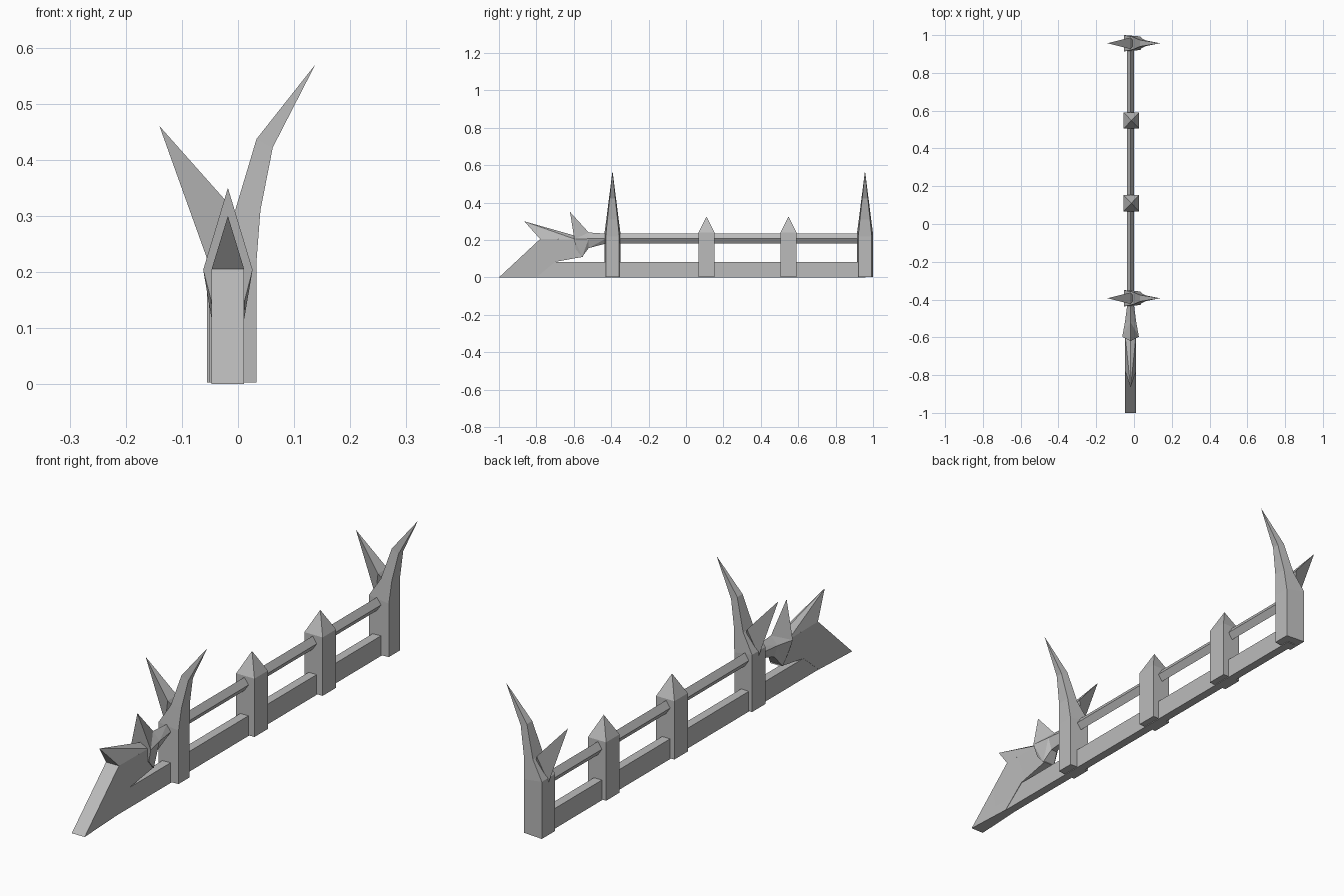
import bpy, bmesh, math

cube = bpy.data.objects.get("Cube")
if cube:
    bpy.data.objects.remove(cube, do_unlink=True)

grey = bpy.data.materials.new("stone_grey")
grey.use_nodes = True
grey.diffuse_color = (0.5, 0.5, 0.5, 1)
grey.node_tree.nodes["Principled BSDF"].inputs["Base Color"].default_value = (0.5, 0.5, 0.5, 1)

CX = -0.018          # centre line of the railing
HORN_Y = (-0.393, 0.957)
POST_Y = (0.11, 0.548)


def finish(name, bm, loc):
    bmesh.ops.recalc_face_normals(bm, faces=bm.faces)
    mesh = bpy.data.meshes.new(name)
    bm.to_mesh(mesh)
    bm.free()
    mesh.materials.append(grey)
    obj = bpy.data.objects.new(name, mesh)
    obj.location = loc
    bpy.context.collection.objects.link(obj)
    return obj


def hull(name, points, loc=(CX, 0, 0)):
    """Convex solid around a few points."""
    bm = bmesh.new()
    for p in points:
        bm.verts.new(p)
    res = bmesh.ops.convex_hull(bm, input=bm.verts)
    loose = [g for g in res["geom_interior"] if isinstance(g, bmesh.types.BMVert)]
    bmesh.ops.delete(bm, geom=loose, context='VERTS')
    bmesh.ops.dissolve_limit(bm, angle_limit=math.radians(1), verts=bm.verts, edges=bm.edges)
    return finish(name, bm, loc)


def both(x, y, z):
    """A point and its mirror across the centre line."""
    return [(-x, y, z), (x, y, z)]


def diamond(y, hw, hh, z=0.207):
    return both(hw, y, z) + [(0, y, z - hh), (0, y, z + hh)]


# Long rails: a square beam below and a diamond bar above
hull("base_rail", [p for y in (-0.8, 0.96) for z in (0, 0.082) for p in both(0.018, y, z)])
hull("top_rail", diamond(-0.45, 0.018, 0.027) + diamond(0.95, 0.018, 0.027))

# Short posts with pyramid caps
for i, y in enumerate(POST_Y):
    corners = [p for s in (-0.043, 0.043) for z in (0.003, 0.24) for p in both(0.041, s, z)]
    hull(f"short_post_{i + 1}", corners + [(0, 0, 0.325)], (-0.014, y, 0))

# Horned posts: sections of (left x, left z, half depth, right x, right z, half depth)
SECTIONS = [(-0.052, 0.003, 0.043, 0.033, 0.003, 0.036),
            (-0.052, 0.235, 0.043, 0.033, 0.22, 0.036),
            (-0.005, 0.31, 0.033, 0.04, 0.31, 0.027),
            (0.033, 0.437, 0.017, 0.062, 0.422, 0.015)]
for i, y in enumerate(HORN_Y):
    bm = bmesh.new()
    rings = []
    for xa, za, da, xb, zb, db in SECTIONS:
        ring = [(xa, -da, za), (xb, -db, zb), (xb, db, zb), (xa, da, za)]
        rings.append([bm.verts.new(p) for p in ring])
    tip = bm.verts.new((0.138, 0, 0.57))
    bm.faces.new(rings[0])
    for k in range(4):
        n = (k + 1) % 4
        for a, b in zip(rings, rings[1:]):
            bm.faces.new((a[k], a[n], b[n], b[k]))
        bm.faces.new((rings[-1][k], rings[-1][n], tip))
    finish(f"horned_post_{i + 1}", bm, (0, y, 0))
    hull(f"side_spike_{i + 1}",
         [(-0.14, 0, 0.46), (-0.052, 0, 0.215), (-0.02, -0.03, 0.325),
          (-0.02, 0.03, 0.325), (0.01, 0, 0.27)], (0, y, 0))

# Sloped ramp body that thins into the base rail: (y, z, half width)
PROFILE = [(-1, 0, 0.029), (-0.78, 0.205, 0.029), (-0.595, 0.203, 0.029),
           (-0.55, 0.11, 0.024), (-0.7, 0.083, 0.02), (-0.8, 0, 0.019)]
bm = bmesh.new()
sides = [[bm.verts.new((s * w, y, z)) for y, z, w in PROFILE] for s in (-1, 1)]
for v in sides:
    bm.faces.new((v[0], v[1], v[4], v[5]))
    bm.faces.new((v[1], v[2], v[3], v[4]))
for k in range(6):
    n = (k + 1) % 6
    bm.faces.new((sides[0][k], sides[0][n], sides[1][n], sides[1][k]))
ramp = finish("ramp_body", bm, (CX, 0, 0))
bpy.ops.object.select_all(action='DESELECT')
ramp.select_set(True)
bpy.context.view_layer.objects.active = ramp
bpy.ops.object.shade_smooth_by_angle(angle=math.radians(30))

# Forward spike with a ridge on top of the ramp
hull("forward_spike", [(0, -0.865, 0.3), (0, -0.59, 0.222)]
     + both(0.029, -0.78, 0.205) + both(0.029, -0.59, 0.203))

# Upright fin, flared collar and neck that joins the top rail
flare = both(0.044, -0.597, 0.204)
ridge = [(0, -0.52, 0.24)]
waist = both(0.03, -0.52, 0.207) + both(0.014, -0.52, 0.157)
hull("upright_fin", [(0, -0.62, 0.35), (0, -0.56, 0.18)] + flare + ridge)
hull("collar", flare + ridge + waist + both(0.028, -0.555, 0.11) + both(0.03, -0.59, 0.15))
hull("neck", ridge + waist + diamond(-0.43, 0.018, 0.027))
